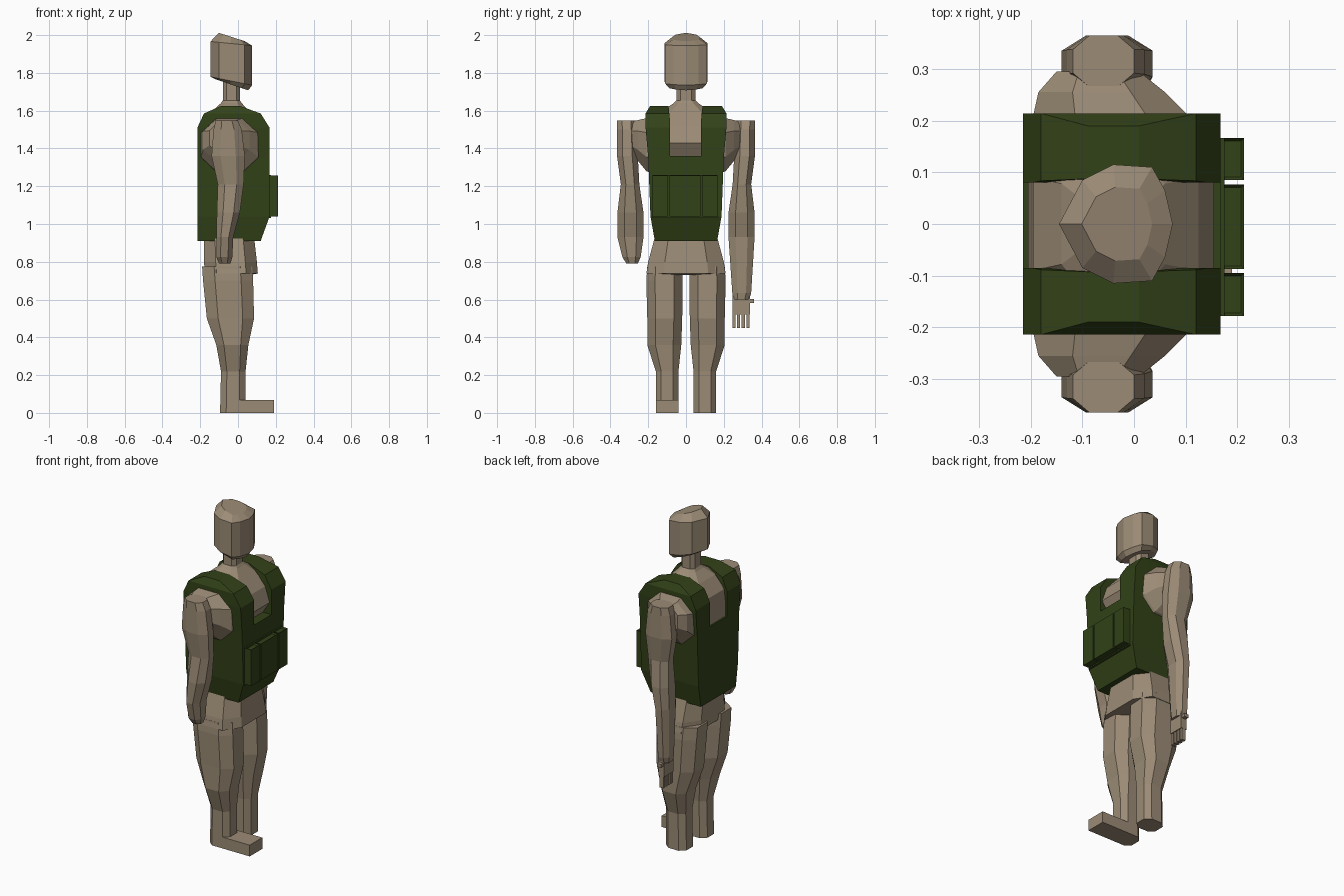
import bpy, bmesh


def material(name, rgb):
    m = bpy.data.materials.new(name)
    m.diffuse_color = (*rgb, 1)
    return m


SKIN = material("tan", (0.33, 0.26, 0.18))
VEST = material("dark_green", (0.032, 0.054, 0.009))


def oct_ring(a0, a1, b0, b1, c=0.27):
    """Chamfered rectangle as 2D points; c = 0 gives a plain rectangle."""
    if c == 0:
        return [(a0, b0), (a1, b0), (a1, b1), (a0, b1)]
    ca, cb = (a1 - a0) * c, (b1 - b0) * c
    return [(a0 + ca, b0), (a1 - ca, b0), (a1, b0 + cb), (a1, b1 - cb),
            (a1 - ca, b1), (a0 + ca, b1), (a0, b1 - cb), (a0, b0 + cb)]


def loft(name, rings, mat=SKIN):
    """Skin a closed body through rings of 3D points."""
    bm = bmesh.new()
    vs = [[bm.verts.new(p) for p in r] for r in rings]
    n = len(vs[0])
    for a, b in zip(vs, vs[1:]):
        for i in range(n):
            j = (i + 1) % n
            bm.faces.new((a[i], a[j], b[j], b[i]))
    bm.faces.new(vs[0])
    bm.faces.new(vs[-1])
    bmesh.ops.recalc_face_normals(bm, faces=bm.faces)
    me = bpy.data.meshes.new(name)
    bm.to_mesh(me)
    bm.free()
    ob = bpy.data.objects.new(name, me)
    bpy.context.collection.objects.link(ob)
    me.materials.append(mat)
    return ob


def stack(name, rows, mat=SKIN, c=0.27, side=1):
    """Loft upward through rows of (z, x0, x1, y0, y1); side -1 mirrors in y."""
    return loft(name, [[(x, y * side, z) for x, y in oct_ring(x0, x1, y0, y1, c)]
                       for z, x0, x1, y0, y1 in rows], mat)


def box(name, x0, x1, y0, y1, z0, z1, mat=SKIN):
    return stack(name, [(z0, x0, x1, y0, y1), (z1, x0, x1, y0, y1)], mat, 0)


# Head: ten-sided outline with sloping jaw and crown
half = [(0.075, 0), (0.06, 0.065), (0.035, 0.11), (-0.04, 0.115), (-0.10, 0.085), (-0.145, 0)]
outline = half + [(x, -y) for x, y in half[-2:0:-1]]
levels = [(0.80, 1.728, -0.27), (1.0, 1.75, -0.20), (1.0, 1.952, -0.10), (0.62, 1.983, -0.20)]
loft("head", [[((x + 0.03) * s - 0.03, y * s, z + k * x) for x, y in outline] for s, z, k in levels])

# Chest and neck
stack("chest_and_neck", [
    (1.30, -0.19, 0.10, -0.14, 0.14), (1.36, -0.205, 0.11, -0.15, 0.15),
    (1.43, -0.205, 0.155, -0.15, 0.15), (1.52, -0.195, 0.125, -0.15, 0.15),
    (1.595, -0.14, 0.06, -0.13, 0.13), (1.64, -0.09, 0.02, -0.065, 0.065),
    (1.655, -0.08, 0.01, -0.05, 0.05), (1.78, -0.08, 0.01, -0.05, 0.05)], c=0.2)

# Pelvis
stack("pelvis", [
    (0.73, -0.11, 0.06, -0.06, 0.06), (0.738, -0.175, 0.105, -0.21, 0.21),
    (0.80, -0.18, 0.10, -0.20, 0.20), (0.93, -0.18, 0.085, -0.165, 0.165)], c=0.22)

# Limbs, shared by both sides
leg = [(0.0, -0.095, 0.04, 0.04, 0.16), (0.22, -0.09, 0.04, 0.04, 0.16),
       (0.36, -0.115, 0.055, 0.025, 0.205), (0.50, -0.165, 0.085, 0.02, 0.205),
       (0.70, -0.185, 0.08, 0.018, 0.21), (0.775, -0.19, 0.075, 0.02, 0.205)]
upper_arm = [(0.93, -0.115, -0.025, 0.225, 0.363), (1.06, -0.112, 0.01, 0.225, 0.363),
             (1.21, -0.107, 0.03, 0.247, 0.345), (1.36, -0.14, 0.036, 0.255, 0.365),
             (1.50, -0.13, 0.02, 0.262, 0.365), (1.547, -0.118, 0.0, 0.265, 0.365)]
shoulder = [(0.13, -0.20, 0.13, 1.25, 1.57), (0.21, -0.195, 0.105, 1.28, 1.56),
            (0.255, -0.185, 0.06, 1.335, 1.55), (0.295, -0.15, 0.01, 1.37, 1.54)]
for side, tag in ((-1, "right"), (1, "left")):
    stack(tag + "_leg", leg, side=side, c=0.24)
    loft(tag + "_shoulder", [[(x, y * side, z) for x, z in oct_ring(x0, x1, z0, z1)]
                             for y, x0, x1, z0, z1 in shoulder])

# Right arm ends in a short stub, left arm carries the hand
stub = [(0.79, -0.10, -0.04, 0.255, 0.315), (0.825, -0.115, -0.03, 0.24, 0.337)]
forearm = [(0.60, -0.105, -0.04, 0.25, 0.335), (0.635, -0.11, -0.035, 0.245, 0.345)]
stack("right_arm", stub + upper_arm, side=-1)
stack("left_arm", forearm + upper_arm)
box("left_palm", -0.09, -0.053, 0.247, 0.338, 0.52, 0.62)
for i in range(4):
    y = 0.245 + i * 0.025
    box(f"left_finger_{i + 1}", -0.085, -0.058, y, y + 0.017, 0.45, 0.525)
box("left_thumb", -0.085, -0.058, 0.33, 0.361, 0.583, 0.603)

# Right foot
box("right_foot", -0.02, 0.19, -0.16, -0.04, 0.0, 0.068)

# Vest body with a neck notch leaving two shoulder straps
vest = stack("vest", [(z, x0, x1, -w, w) for z, x0, x1, w in (
    (0.91, -0.215, 0.12, 0.165), (1.04, -0.215, 0.167, 0.188), (1.35, -0.215, 0.167, 0.20),
    (1.51, -0.215, 0.167, 0.214), (1.585, -0.18, 0.12, 0.214), (1.625, -0.09, 0.01, 0.19))], VEST, 0)
cutter = stack("neck_notch_cutter", [(1.36, -0.4, 0.4, -0.085, 0.08), (1.55, -0.4, 0.4, -0.085, 0.08),
                                     (1.70, -0.4, 0.4, -0.10, 0.095)], VEST, 0)
cutter.hide_render = True
cutter.hide_set(True)
cut = vest.modifiers.new("neck_notch", "BOOLEAN")
cut.operation, cut.object, cut.solver = "DIFFERENCE", cutter, "EXACT"
bpy.context.view_layer.objects.active = vest
bpy.ops.object.modifier_apply(modifier=cut.name)
bpy.data.objects.remove(cutter)

# Front pouches with recessed tops on a backing strip
for i, (y0, y1) in enumerate(((-0.178, -0.095), (-0.087, 0.076), (0.085, 0.166))):
    pouch = stack(f"pouch_{i + 1}", [(1.04, 0.15, 0.213, y0, y1), (1.258, 0.15, 0.213, y0, y1)], VEST, 0)
    bm = bmesh.new()
    bm.from_mesh(pouch.data)
    top = max(bm.faces, key=lambda f: f.calc_center_median().z)
    bmesh.ops.inset_region(bm, faces=[top], thickness=0.008, depth=-0.008)
    bm.to_mesh(pouch.data)
    bm.free()
box("pouch_backing", 0.15, 0.175, -0.178, 0.166, 1.033, 1.26, VEST)
